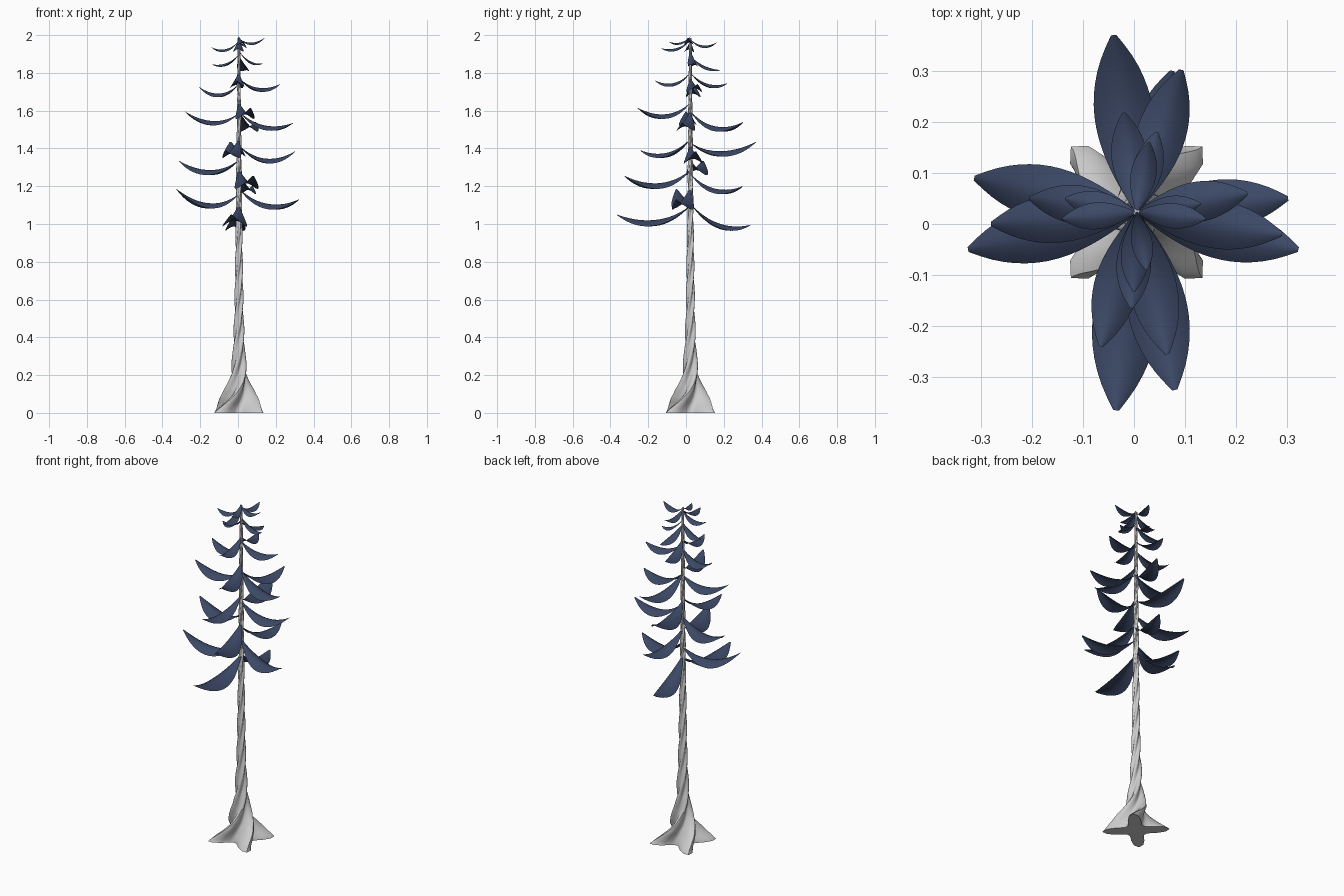
import bpy, math
from mathutils import Vector

if "Cube" in bpy.data.objects:
    bpy.data.objects.remove(bpy.data.objects["Cube"])

CX, CY = 0.005, 0.023

leaf_mat = bpy.data.materials.new("leaf_blue")
leaf_mat.diffuse_color = (0.044, 0.064, 0.13, 1)
leaf_mat.use_nodes = True
leaf_mat.node_tree.nodes["Principled BSDF"].inputs["Base Color"].default_value = leaf_mat.diffuse_color


def make_object(name, verts, faces, mat=None):
    me = bpy.data.meshes.new(name)
    me.from_pydata(verts, [], faces)
    me.update()
    ob = bpy.data.objects.new(name, me)
    bpy.context.collection.objects.link(ob)
    if mat:
        me.materials.append(mat)
    bpy.ops.object.select_all(action='DESELECT')
    ob.select_set(True)
    bpy.context.view_layer.objects.active = ob
    bpy.ops.object.shade_smooth_by_angle(angle=math.radians(50))
    return ob


# Twisted four-lobed trunk with flared roots: (height, lobe radius)
PROFILE = [(0, .182), (.05, .132), (.1, .092), (.15, .066), (.2, .05), (.3, .036),
           (.5, .026), (1, .018), (2, .007)]


def trunk_radius(z):
    for (z0, r0), (z1, r1) in zip(PROFILE, PROFILE[1:]):
        if z <= z1:
            return r0 + (r1 - r0) * (z - z0) / (z1 - z0)
    return PROFILE[-1][1]


N, RINGS, TOP = 40, 120, 1.985
verts, faces = [], []
for i in range(RINGS + 1):
    z = TOP * (i / RINGS) ** 1.2
    R = trunk_radius(z)
    twist = z * z / (z + 0.06) * 2 * math.pi / 0.65   # starts gently at the roots
    valley = min(0.62, 0.36 + 0.8 * z)
    power = max(2.0, 4.0 - 8 * z)                      # roots are pointed at the ground
    for j in range(N):
        a = 2 * math.pi * j / N
        r = R * (valley + (1 - valley) * abs(math.cos(2 * a)) ** power
                 if math.cos(4 * a) > -2 else 0)
        lobe = (0.5 + 0.5 * math.cos(4 * a)) ** (power / 2)
        r = R * (valley + (1 - valley) * lobe)
        b = a + math.pi / 4 + twist
        verts.append((CX + r * math.cos(b), CY + r * math.sin(b), z))
for i in range(RINGS):
    for j in range(N):
        k = (j + 1) % N
        faces.append((i * N + j, i * N + k, (i + 1) * N + k, (i + 1) * N + j))
faces.append(tuple(range(N - 1, -1, -1)))
faces.append(tuple(RINGS * N + j for j in range(N)))
make_object("trunk", verts, faces)


# Curved leaf: arched across its width, sagging along its length
def leaf(name, tx, ty, zb, zm, zt, nu=16, nv=8):
    base, tip = Vector((CX, CY)), Vector((tx, ty))
    d = tip - base
    L = d.length
    side = Vector((-d.y, d.x)) / L
    half = 0.165 * L if L > 0.25 else 0.18 * L
    vs, fs = [], []
    for i in range(nu + 1):
        t = i / nu
        z = zb * (1 - t) * (1 - 2 * t) + 4 * zm * t * (1 - t) + zt * t * (2 * t - 1)
        z += 0.06 * L * (1 - t) ** 5
        w = half * max(0.04, math.sin(math.pi * t ** 1.15)) ** 0.75
        for j in range(nv + 1):
            s = 2 * j / nv - 1
            p = base + d * t + side * (w * s)
            vs.append((p.x, p.y, z - 0.5 * w * abs(s) ** 1.7))
    for i in range(nu):
        for j in range(nv):
            a = i * (nv + 1) + j
            fs.append((a, a + nv + 1, a + nv + 2, a + 1))
    make_object(name, vs, fs, leaf_mat)


# tip x, tip y, height at trunk, height at middle, height at tip
LEAVES = {
    "left": [(-.325, -.05, 1.14, 1.11, 1.185), (-.313, .09, 1.32, 1.285, 1.335),
             (-.28, .0, 1.57, 1.545, 1.595), (-.205, .05, 1.73, 1.69, 1.725),
             (-.135, .05, 1.89, 1.85, 1.845), (-.14, .01, 1.96, 1.925, 1.935)],
    "right": [(.322, -.05, 1.17, 1.105, 1.13), (.302, .05, 1.40, 1.345, 1.385),
              (.29, -.02, 1.58, 1.52, 1.535), (.222, .06, 1.76, 1.72, 1.74),
              (.13, .04, 1.91, 1.86, 1.85), (.14, .01, 1.975, 1.96, 1.985)],
    "front": [(-.035, -.365, 1.075, 1.02, 1.05), (.08, -.325, 1.265, 1.215, 1.255),
              (-.065, -.24, 1.435, 1.375, 1.39), (.065, -.255, 1.625, 1.58, 1.615),
              (-.005, -.165, 1.79, 1.745, 1.76), (0, -.132, 1.965, 1.93, 1.93),
              (.025, -.09, 1.985, 1.96, 1.965)],
    "back": [(-.03, .34, 1.09, 1.0, .995), (.075, .30, 1.25, 1.185, 1.2),
             (-.04, .37, 1.41, 1.385, 1.435), (.093, .302, 1.58, 1.515, 1.54),
             (-.02, .218, 1.79, 1.74, 1.745), (.045, .18, 1.88, 1.835, 1.815),
             (.03, .16, 1.97, 1.945, 1.96)],
}
for direction, rows in LEAVES.items():
    for i, row in enumerate(rows):
        leaf(f"{direction}_leaf_{i + 1}", *row)
